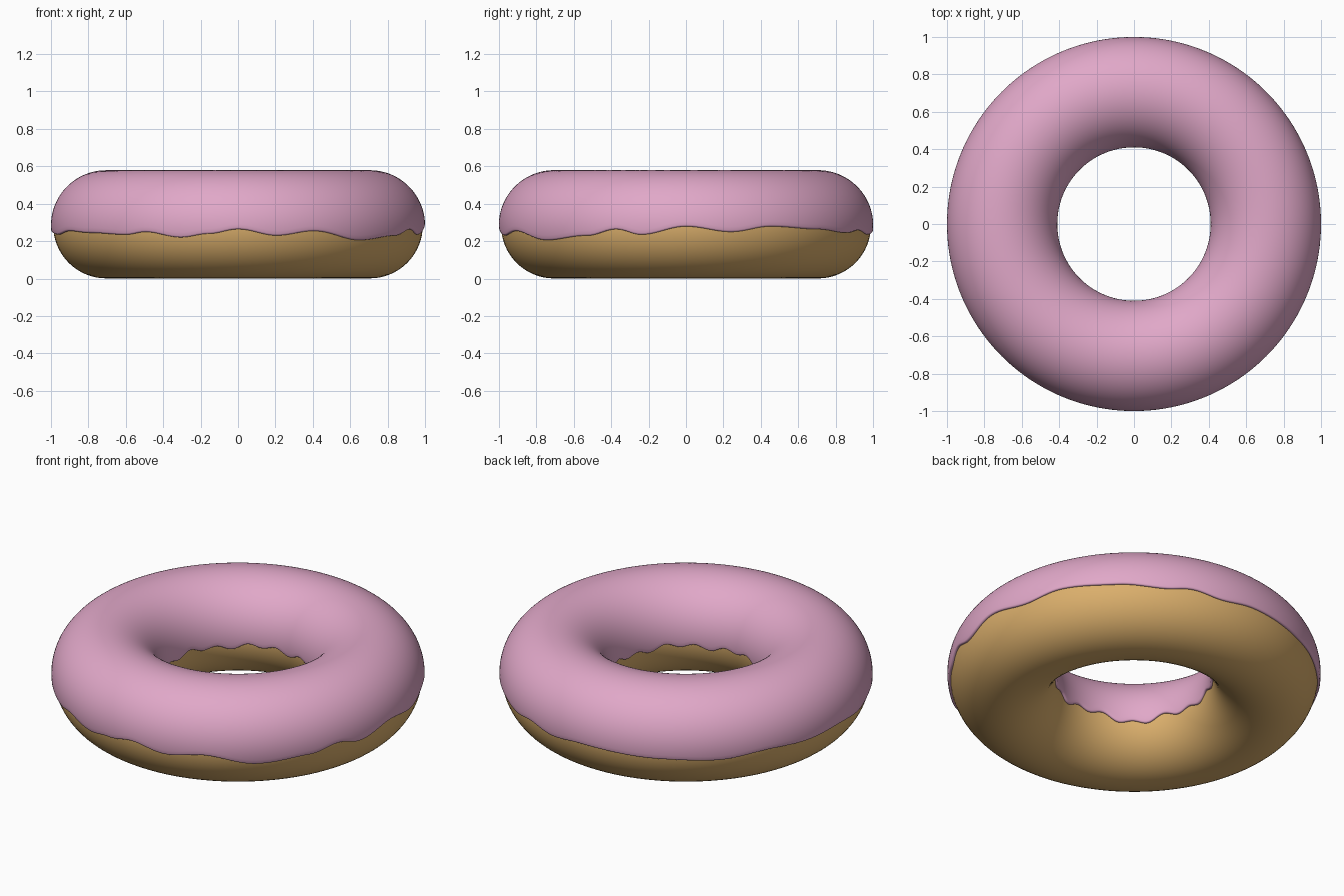
import bpy, math

if "Cube" in bpy.data.objects:
    bpy.data.objects.remove(bpy.data.objects["Cube"])

R, CZ = 0.705, 0.284        # ring radius and centre height
DOUGH, ICING = 0.283, 0.295  # tube radii


def material(name, rgb):
    m = bpy.data.materials.new(name)
    m.diffuse_color = (*rgb, 1)
    m.use_nodes = True
    m.node_tree.nodes["Principled BSDF"].inputs["Base Color"].default_value = m.diffuse_color
    return m


tan = material("golden dough", (0.71, 0.43, 0.15))
pink = material("pink icing", (0.75, 0.39, 0.58))

# Dough ring
bpy.ops.mesh.primitive_torus_add(major_radius=R, minor_radius=DOUGH, major_segments=128,
                                 minor_segments=64, location=(0, 0, CZ))
dough = bpy.context.object
dough.name = "dough_ring"
dough.data.materials.append(tan)
bpy.ops.object.shade_smooth()

# Height of the wavy icing edge on the outside: (degrees, z)
OUTER = [(-166, .235), (-155, .255), (-143, .245), (-127, .235), (-120, .25), (-108, .22),
         (-99, .24), (-90, .265), (-78, .23), (-66, .255), (-49, .205), (-32, .23),
         (-22, .265), (-14, .235), (0, .28), (14, .25), (27, .28), (45, .265), (60, .245),
         (68, .26), (79, .235), (90, .25), (118, .235), (135, .225), (152, .25),
         (166, .24), (180, .25)]


def outer_edge(deg):
    pts = [(-180, OUTER[-1][1])] + OUTER
    for (a, za), (b, zb) in zip(pts, pts[1:]):
        if a <= deg <= b:
            t = (deg - a) / (b - a)
            return za + (zb - za) * (0.5 - 0.5 * math.cos(math.pi * t))
    return pts[-1][1]


def inner_edge(a):
    # small drips, hanging lower towards the front left
    low = math.exp(-((a + math.radians(135)) / 0.3) ** 2)
    return 0.25 - 0.025 * low + 0.012 * math.sin(16 * a) + 0.008 * math.sin(7 * a + 1)


# Icing: shell over the top with a rounded lip tucked into the dough
N, M = 256, 56
LIP = [(-0.012, -0.010), (0.006, -0.004), (0.0, 0.003), (-0.004, 0.008)]  # (angle shift past edge, offset)
LIP = [(0.0, -0.006), (-0.006, 0.001), (-0.004, 0.006), (0.008, 0.0105), (0.03, 0.012)]
verts, faces = [], []
for i in range(N):
    a = -math.pi + 2 * math.pi * i / N
    p0 = math.asin((outer_edge(math.degrees(a)) - CZ) / ICING)
    p1 = math.pi - math.asin((inner_edge(a) - CZ) / ICING)
    ring = [(p0 + s, DOUGH + o) for s, o in LIP]
    for j in range(1, M):
        ring.append((p0 + 0.03 + (p1 - p0 - 0.06) * j / M, ICING))
    ring += [(p1 - s, DOUGH + o) for s, o in reversed(LIP)]
    for p, r in ring:
        d = R + r * math.cos(p)
        verts.append((d * math.cos(a), d * math.sin(a), CZ + r * math.sin(p)))
K = len(ring)
for i in range(N):
    n = (i + 1) % N
    for j in range(K - 1):
        faces.append((i * K + j, n * K + j, n * K + j + 1, i * K + j + 1))
mesh = bpy.data.meshes.new("icing")
mesh.from_pydata(verts, [], faces)
mesh.materials.append(pink)
icing = bpy.data.objects.new("icing", mesh)
bpy.context.collection.objects.link(icing)
for f in mesh.polygons:
    f.use_smooth = True
